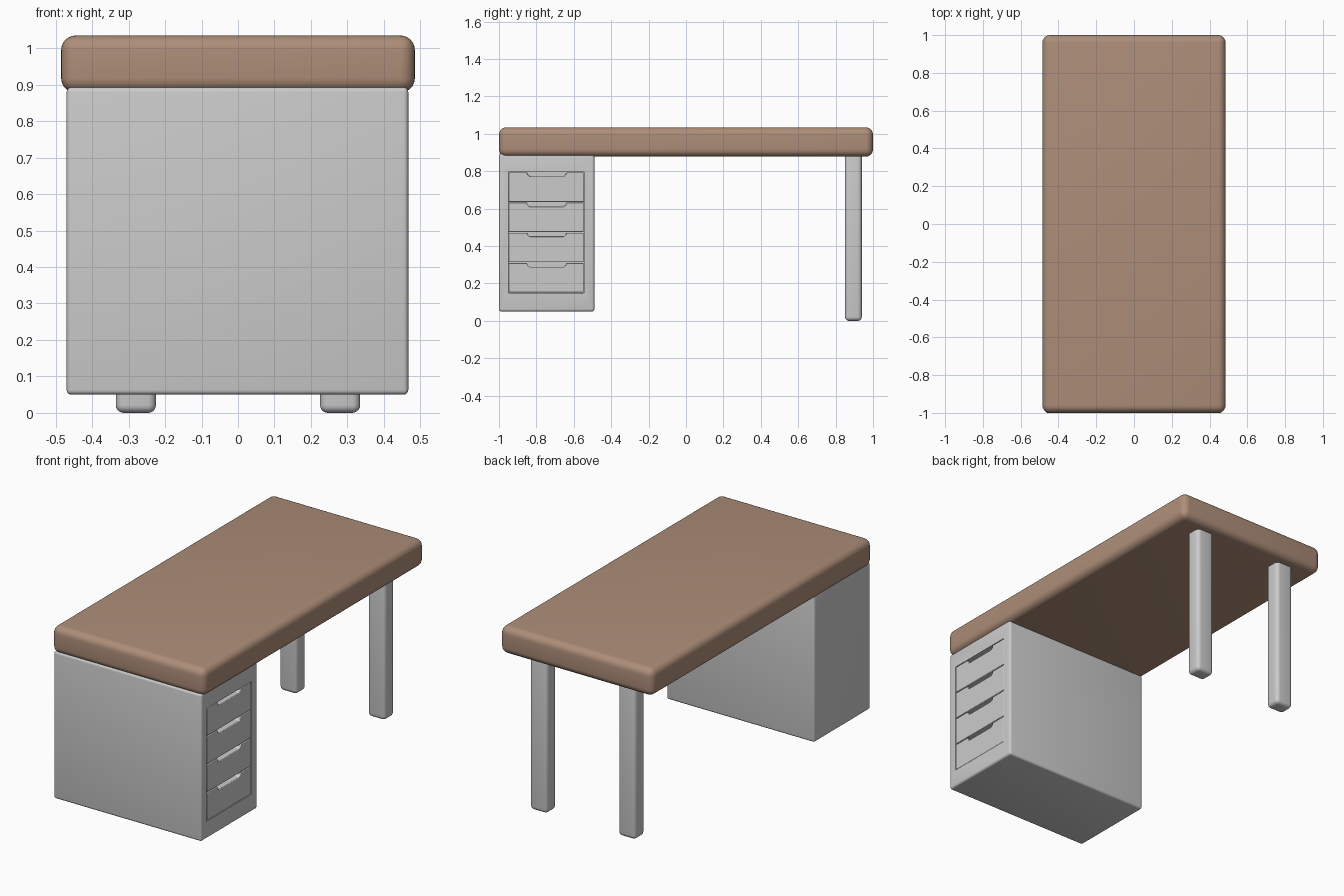
import bpy, bmesh, math
from mathutils import Vector

if "Cube" in bpy.data.objects:
    bpy.data.objects.remove(bpy.data.objects["Cube"])


def finish(bm, name, mat=None):
    bmesh.ops.recalc_face_normals(bm, faces=bm.faces)
    mesh = bpy.data.meshes.new(name)
    bm.to_mesh(mesh)
    bm.free()
    ob = bpy.data.objects.new(name, mesh)
    bpy.context.collection.objects.link(ob)
    if mat:
        mesh.materials.append(mat)
    return ob


def rounded_box(name, lo, hi, radius=0.0, segments=4, mat=None):
    lo, hi = Vector(lo), Vector(hi)
    bm = bmesh.new()
    bmesh.ops.create_cube(bm, size=1)
    bmesh.ops.scale(bm, vec=hi - lo, verts=bm.verts)
    bmesh.ops.translate(bm, vec=(lo + hi) / 2, verts=bm.verts)
    if radius:
        bmesh.ops.bevel(bm, geom=bm.edges[:], offset=radius, segments=segments,
                        profile=0.5, affect='EDGES')
    return finish(bm, name, mat)


def smooth(ob):
    bpy.ops.object.select_all(action='DESELECT')
    ob.select_set(True)
    bpy.context.view_layer.objects.active = ob
    bpy.ops.object.shade_smooth_by_angle(angle=math.radians(35))


brown = bpy.data.materials.new("brown_top")
brown.diffuse_color = (0.42, 0.27, 0.19, 1)
brown.use_nodes = True
brown.node_tree.nodes["Principled BSDF"].inputs["Base Color"].default_value = brown.diffuse_color

# Desk top
smooth(rounded_box("desk_top", (-0.485, -1, 0.878), (0.485, 1, 1.035), 0.04, 6, brown))

# Two legs
for side, x in (("left", -0.28), ("right", 0.28)):
    smooth(rounded_box(side + "_leg", (x - 0.055, 0.85, 0), (x + 0.055, 0.94, 0.9), 0.022, 5))

# Cabinet with a recess for the drawers on its right side
cabinet = rounded_box("cabinet", (-0.47, -1, 0.05), (0.467, -0.49, 0.893), 0.013, 4)
Y0, Y1, Z0, Z1, FACE, DEPTH = -0.95, -0.545, 0.15, 0.796, 0.467, 0.035
cutter = rounded_box("recess_cutter", (FACE - DEPTH, Y0, Z0), (FACE + 0.1, Y1, Z1))
cutter.hide_render = True
cut = cabinet.modifiers.new("recess", 'BOOLEAN')
cut.object, cut.operation, cut.solver = cutter, 'DIFFERENCE', 'EXACT'
bpy.context.view_layer.objects.active = cabinet
bpy.ops.object.modifier_apply(modifier=cut.name)
bpy.data.objects.remove(cutter)
smooth(cabinet)

# Drawer fronts with a shallow finger notch in the upper edge
gap, pitch = 0.002, (Z1 - Z0) / 4
for i in range(4):
    y0, y1 = Y0 + gap, Y1 - gap
    b, t = Z0 + i * pitch + gap, Z0 + (i + 1) * pitch - gap
    n0, n1, d = -0.85, -0.64, 0.021
    profile = [(y0, b), (y1, b), (y1, t), (n1, t), (n1 - 0.004, t - d * 0.65),
               (n1 - 0.014, t - d), (n0 + 0.014, t - d), (n0 + 0.004, t - d * 0.65),
               (n0, t), (y0, t)]
    bm = bmesh.new()
    face = bm.faces.new([bm.verts.new((FACE - DEPTH - 0.003, y, z)) for y, z in profile])
    ext = bmesh.ops.extrude_face_region(bm, geom=[face])
    moved = [v for v in ext["geom"] if isinstance(v, bmesh.types.BMVert)]
    bmesh.ops.translate(bm, vec=(DEPTH + 0.002, 0, 0), verts=moved)
    drawer = finish(bm, "drawer_front_%d" % (i + 1))
    bev = drawer.modifiers.new("soft_edges", 'BEVEL')
    bev.width, bev.segments, bev.limit_method = 0.003, 2, 'ANGLE'
    smooth(drawer)
